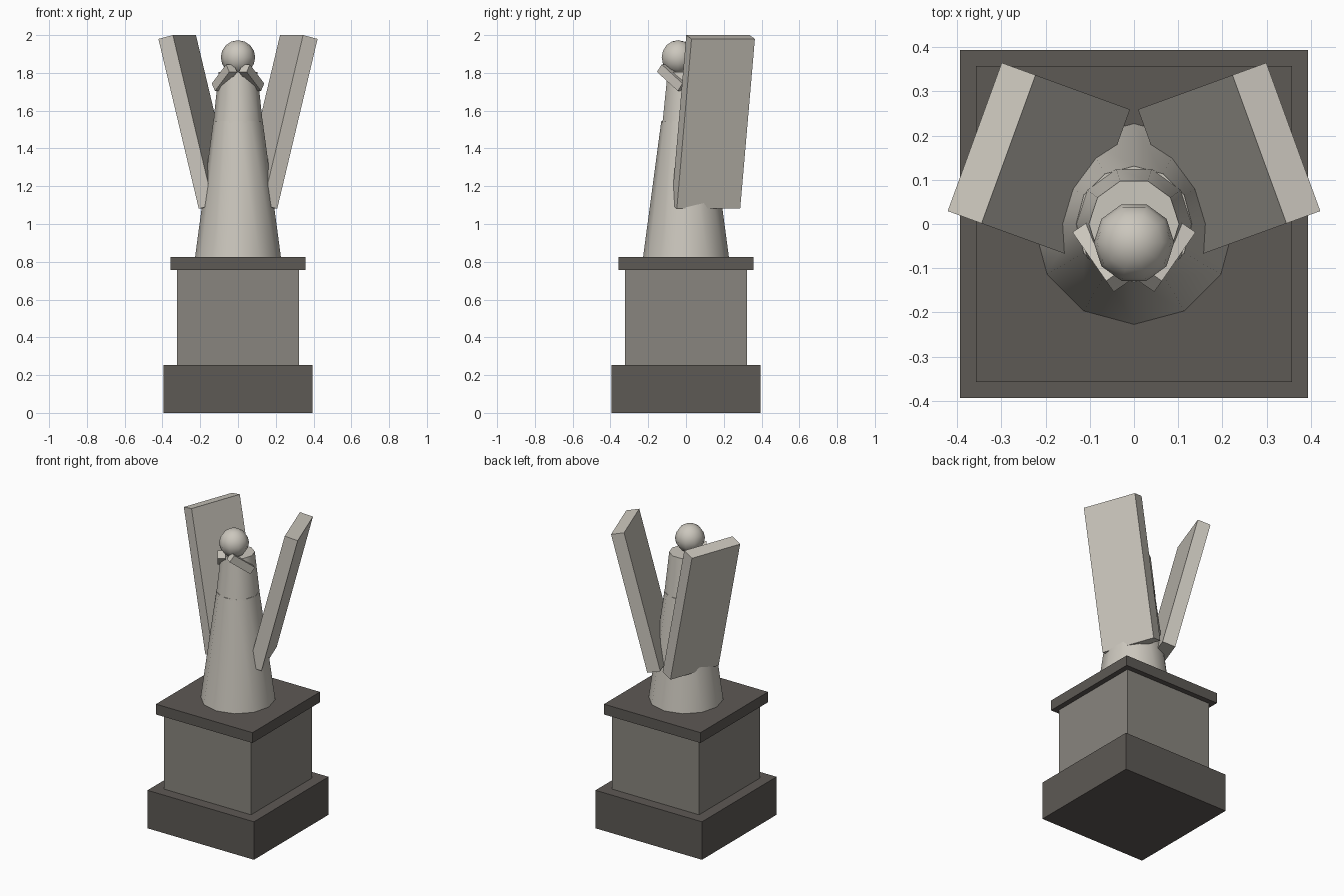
import bpy
from math import radians, sin, cos
from mathutils import Vector, Matrix

if "Cube" in bpy.data.objects:
    bpy.data.objects.remove(bpy.data.objects["Cube"])


def material(name, rgb):
    m = bpy.data.materials.new(name)
    m.diffuse_color = (*rgb, 1)
    m.use_nodes = True
    m.node_tree.nodes["Principled BSDF"].inputs["Base Color"].default_value = m.diffuse_color
    return m


DARK = material("dark_stone", (0.11, 0.10, 0.09))
MID = material("mid_stone", (0.25, 0.235, 0.21))
PALE = material("pale_stone", (0.60, 0.57, 0.51))


def finish(name, mat, smooth=False):
    ob = bpy.context.object
    ob.name = ob.data.name = name
    ob.data.materials.append(mat)
    if smooth:
        bpy.ops.object.shade_smooth_by_angle(angle=radians(40))
    return ob


def oriented_box(name, mat, centre, size, axes):
    """Box whose local x, y, z follow the three given unit axes."""
    bpy.ops.mesh.primitive_cube_add(size=1)
    ob = finish(name, mat)
    rot = Matrix(axes).transposed().to_4x4()
    ob.data.transform(Matrix.Translation(centre) @ rot @ Matrix.Diagonal((*size, 1)))
    return ob


def slab(name, mat, half, z0, z1):
    oriented_box(name, mat, (0, 0, (z0 + z1) / 2), (2 * half, 2 * half, z1 - z0),
                 ((1, 0, 0), (0, 1, 0), (0, 0, 1)))


def mirror(ob):
    ob.modifiers.new("mirror", "MIRROR").use_axis[0] = True


def taper(name, sides, r0, r1, z0, z1, turn=0):
    bpy.ops.mesh.primitive_cone_add(vertices=sides, radius1=r0, radius2=r1, depth=z1 - z0,
                                    location=(0, 0, (z0 + z1) / 2), rotation=(0, 0, radians(turn)))
    finish(name, PALE, True)


# Pedestal
slab("plinth", DARK, 0.394, 0, 0.254)
slab("pedestal_block", MID, 0.322, 0.254, 0.757)
slab("pedestal_cap", DARK, 0.357, 0.757, 0.826)

# Robe, torso and head
taper("robe", 12, 0.227, 0.131, 0.826, 1.544)
taper("torso", 10, 0.131, 0.102, 1.535, 1.805, 90)
bpy.ops.mesh.primitive_uv_sphere_add(segments=10, ring_count=8, radius=0.091,
                                     location=(0, -0.042, 1.882), rotation=(0, 0, radians(90)))
finish("head", PALE, True)

# Folded forearms, meeting in front of the chest
back, front = Vector((0.11, -0.017, 1.724)), Vector((0.034, -0.127, 1.825))
along = (front - back).normalized()
side = along.cross(Vector((0, 0, 1))).normalized()
mirror(oriented_box("forearms", PALE, (back + front) / 2, (0.05, (front - back).length, 0.05),
                    (-side, along, along.cross(side))))

# Wings: tall slabs, swept back 20 degrees and leaning outwards
yaw, lean, length = radians(20), radians(14.2), 0.927
out = Vector((cos(yaw), sin(yaw), 0))
span = Vector((-sin(yaw), cos(yaw), 0))
up = Vector((0, 0, 1))
rise = out * sin(lean) + up * cos(lean)
thick = out * cos(lean) - up * sin(lean)
mirror(oriented_box("wings", PALE, Vector((0.322, 0.183, 1.99)) - rise * length / 2,
                    (0.084, 0.357, length), (thick, span, rise)))
